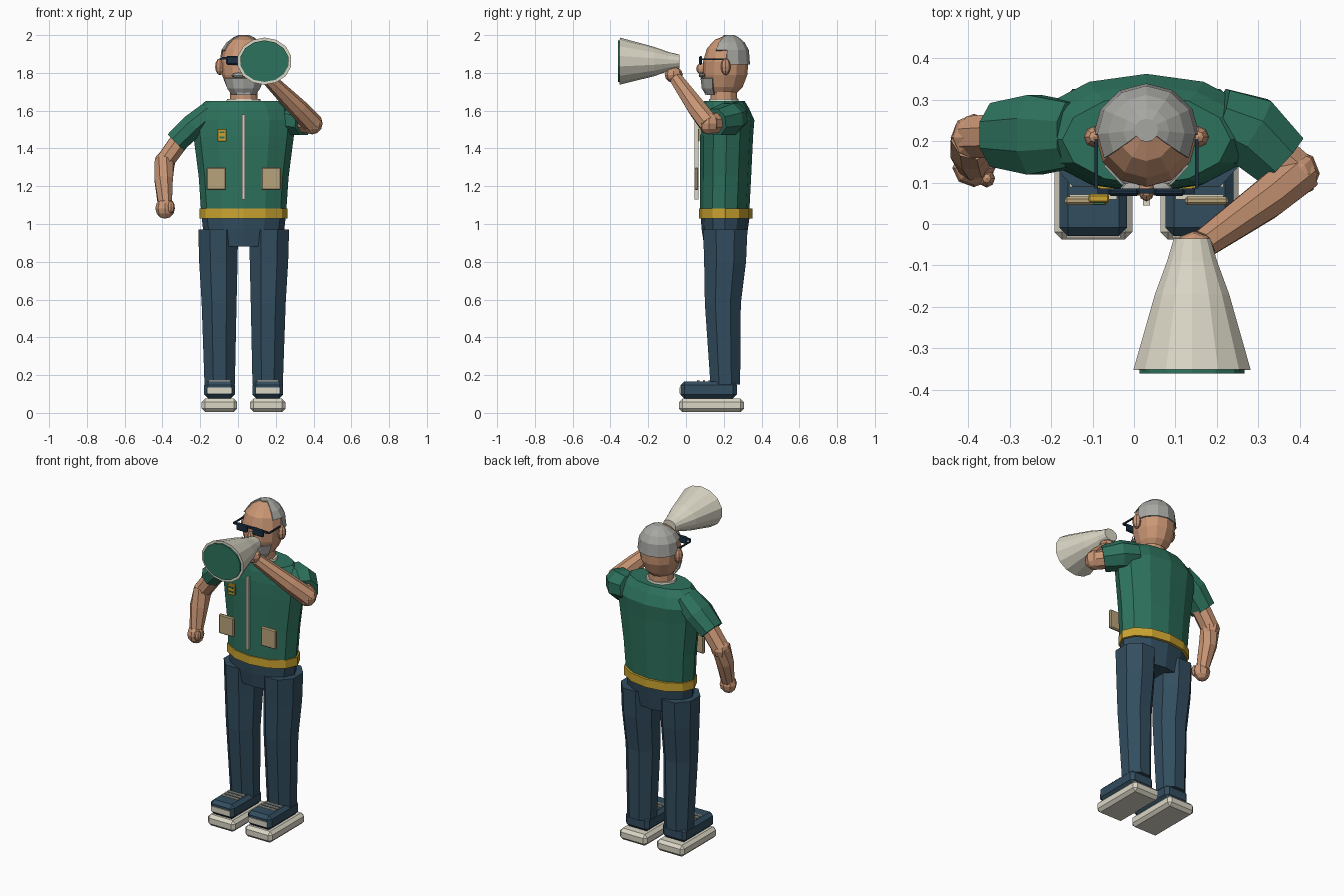
import bpy, bmesh, math
from mathutils import Vector, Matrix

if "Cube" in bpy.data.objects:
    bpy.data.objects.remove(bpy.data.objects["Cube"])


def material(name, r, g, b):
    m = bpy.data.materials.new(name)
    m.use_nodes = True
    m.diffuse_color = (r, g, b, 1)
    m.node_tree.nodes["Principled BSDF"].inputs["Base Color"].default_value = (r, g, b, 1)
    return m


GREEN = material("shirt green", .027, .17, .11)
NAVY = material("denim blue", .032, .075, .115)
SKIN = material("skin", .6, .31, .18)
YELLOW = material("belt yellow", .6, .37, .03)
TAN = material("pocket tan", .48, .37, .2)
WHITE = material("off white", .7, .67, .56)
GREY = material("hair grey", .38, .38, .36)
DARK = material("glasses dark", .012, .03, .055)

MID = .03  # x of the body's centre line


def finish(bm, name, mat):
    bmesh.ops.recalc_face_normals(bm, faces=bm.faces[:])
    mesh = bpy.data.meshes.new(name)
    bm.to_mesh(mesh)
    bm.free()
    mesh.materials.append(mat)
    obj = bpy.data.objects.new(name, mesh)
    bpy.context.collection.objects.link(obj)
    return obj


def skin_rings(bm, rings):
    """Bridge rings of points and close both ends."""
    rows = [[bm.verts.new(p) for p in ring] for ring in rings]
    n = len(rows[0])
    for a, b in zip(rows, rows[1:]):
        for i in range(n):
            j = (i + 1) % n
            bm.faces.new((a[i], a[j], b[j], b[i]))
    bm.faces.new(rows[0][::-1])
    bm.faces.new(rows[-1])


def circle(n, phase=0):
    angles = [2 * math.pi * (i + phase) / n for i in range(n)]
    return [(math.cos(a), math.sin(a)) for a in angles]


def loft(name, mat, rings, n=12, phase=0, keep=None):
    """Upright form; each ring is x, y, z, x radius, y radius. keep picks faces by facing and height."""
    bm = bmesh.new()
    skin_rings(bm, [[(x + rx * c, y + ry * s, z) for c, s in circle(n, phase)]
                    for x, y, z, rx, ry in rings])
    if keep:
        bm.normal_update()
        drop = []
        for f in bm.faces:
            c = f.calc_center_median()
            d = Vector((c.x - rings[0][0], c.y - rings[0][1]))
            facing = d.y / d.length if d.length > .01 else 0
            if not keep(facing, c.z, abs(f.normal.z) > .99):
                drop.append(f)
        bmesh.ops.delete(bm, geom=drop, context='FACES')
    return finish(bm, name, mat)


def tube(name, mat, path, radii, n=8):
    """Sweep an ellipse along a path; radii are (sideways, upward)."""
    pts = [Vector(p) for p in path]
    rings = []
    for i, p in enumerate(pts):
        way = pts[min(i + 1, len(pts) - 1)] - pts[max(i - 1, 0)]
        q = way.to_track_quat('Z', 'Y')
        rx, ry = radii[i]
        rings.append([p + q @ Vector((rx * c, ry * s, 0)) for c, s in circle(n, .5)])
    bm = bmesh.new()
    skin_rings(bm, rings)
    return finish(bm, name, mat)


def box(name, mat, centre, size, bevel=0):
    bm = bmesh.new()
    bmesh.ops.create_cube(bm, size=1, matrix=Matrix.LocRotScale(Vector(centre), None, Vector(size)))
    if bevel:
        bmesh.ops.bevel(bm, geom=bm.edges[:], offset=bevel, segments=1, affect='EDGES')
    return finish(bm, name, mat)


def ball(name, mat, centre, size, u=8, v=6):
    bm = bmesh.new()
    bmesh.ops.create_uvsphere(bm, u_segments=u, v_segments=v, radius=1,
                              matrix=Matrix.LocRotScale(Vector(centre), None, Vector(size)))
    return finish(bm, name, mat)


# Torso, belt and hips
loft("shirt", GREEN, [(MID, .205, 1.06, .225, .13), (MID, .21, 1.25, .238, .135),
                      (MID, .215, 1.46, .265, .14), (MID, .22, 1.55, .275, .142),
                      (MID, .21, 1.61, .245, .125), (MID, .203, 1.65, .203, .108)])
loft("belt", YELLOW, [(MID, .21, 1.03, .233, .142), (MID, .21, 1.082, .233, .142)])
loft("hips", NAVY, [(MID, .205, .88, .19, .108), (MID, .205, .97, .215, .122),
                    (MID, .208, 1.06, .225, .132)])

# Shirt front details
box("zip", WHITE, (MID, .055, 1.355), (.016, .02, .45))
for name, x in (("right", -.115), ("left", .175)):
    box(name + "_pocket", TAN, (x, .056, 1.24), (.105, .02, .12), .006)
box("badge", YELLOW, (-.085, .062, 1.47), (.05, .02, .068), .004)
for z in (1.458, 1.485):
    box("badge_mark", GREEN, (-.085, .05, z), (.028, .006, .009))

# Legs and shoes
for name, s in (("right", -1), ("left", 1)):
    x = MID + .13 * s
    loft(name + "_leg", NAVY, [(x - .003 * s, .208, .15, .087, .085), (x, .195, .58, .1, .103),
                               (x + .004 * s, .207, .8, .11, .12), (x + .005 * s, .208, .97, .114, .127)],
         n=8, phase=.5)
    x = MID + .128 * s
    box(name + "_sole", WHITE, (x, .135, .04), (.188, .345, .07), .018)
    box(name + "_shoe", NAVY, (x, .12, .122), (.163, .298, .09), .02)
    box(name + "_toe_band", WHITE, (x, -.03, .118), (.13, .008, .032))
    for y in (.065, .095, .125):
        box(name + "_lace", WHITE, (x, y, .169), (.115, .012, .008))

# Neck and head
loft("collar", WHITE, [(MID, .2, 1.645, .092, .08), (MID, .2, 1.662, .088, .077)])
loft("neck", SKIN, [(MID, .2, 1.63, .074, .072), (MID, .2, 1.74, .072, .07)])
loft("head", SKIN, [(MID, .195, 1.69, .065, .07), (MID, .2, 1.725, .09, .1),
                    (MID, .207, 1.79, .115, .118), (MID, .21, 1.86, .122, .12),
                    (MID, .217, 1.93, .106, .106), (MID, .222, 1.975, .068, .07),
                    (MID, .225, 1.994, .027, .027)])
hair = loft("hair", GREY, [(MID, .215, 1.845, .128, .124), (MID, .217, 1.92, .118, .116),
                           (MID, .219, 1.96, .092, .092), (MID, .223, 1.988, .055, .056),
                           (MID, .226, 2, .028, .028)],
            keep=lambda facing, z, flat: z > 1.99 if flat else facing > (-.45 if z > 1.9 else .1))
beard = loft("beard", GREY, [(MID, .195, 1.685, .068, .085), (MID, .2, 1.72, .096, .111),
                             (MID, .205, 1.772, .114, .122)],
             keep=lambda facing, z, flat: facing < -.5 and not flat)
for shell in (hair, beard):
    thick = shell.modifiers.new("thickness", 'SOLIDIFY')
    thick.thickness = .006
box("beard_base", GREY, (MID, .135, 1.69), (.075, .07, .012))

# Face
ball("nose", SKIN, (MID, .082, 1.822), (.02, .028, .03))
for s in (-1, 1):
    ball("moustache", GREY, (MID + .028 * s, .085, 1.787), (.036, .018, .014))
    ball("ear", SKIN, (MID + .125 * s, .21, 1.833), (.026, .026, .045))
    box("lens", DARK, (MID + .055 * s, .077, 1.866), (.075, .018, .046), .006)
    box("glasses_arm", DARK, (MID + .121 * s, .145, 1.872), (.008, .12, .008))
box("glasses_bar", DARK, (MID, .08, 1.878), (.235, .012, .012))

# Right arm, hanging
tube("right_sleeve", GREEN, [(-.15, .215, 1.595), (-.24, .215, 1.52), (-.33, .215, 1.432)],
     [(.085, .06), (.104, .068), (.083, .065)])
tube("right_upper_arm", SKIN, [(-.28, .215, 1.48), (-.385, .21, 1.335)],
     [(.058, .055), (.055, .052)])
ball("right_elbow", SKIN, (-.386, .208, 1.33), (.056, .058, .056))
tube("right_forearm", SKIN, [(-.387, .208, 1.34), (-.394, .18, 1.24), (-.387, .14, 1.1)],
     [(.054, .056), (.053, .053), (.038, .038)])
ball("right_hand", SKIN, (-.386, .135, 1.083), (.052, .046, .055))
ball("right_thumb", SKIN, (-.355, .11, 1.09), (.02, .022, .035))

# Left arm, raised to the mouth
tube("left_sleeve", GREEN, [(.2, .255, 1.57), (.28, .225, 1.555), (.355, .155, 1.54)],
     [(.08, .08), (.094, .09), (.08, .075)])
tube("left_upper_arm", SKIN, [(.28, .215, 1.55), (.39, .125, 1.53)],
     [(.06, .06), (.055, .055)])
ball("left_elbow", SKIN, (.392, .122, 1.532), (.056, .058, .058))
tube("left_forearm", SKIN, [(.4, .125, 1.525), (.32, .06, 1.61), (.165, -.05, 1.765)],
     [(.055, .056), (.052, .052), (.037, .037)])
ball("left_hand", SKIN, (.145, -.065, 1.79), (.05, .048, .042))

# Megaphone
tube("megaphone", WHITE, [(.14, -.035, 1.86), (.14, -.09, 1.86), (.14, -.17, 1.86), (.14, -.352, 1.862)],
     [(.045, .037), (.062, .05), (.092, .078), (.145, .125)], n=14)
tube("megaphone_mouth", GREEN, [(.14, -.35, 1.862), (.14, -.36, 1.862)],
     [(.13, .11), (.13, .11)], n=14)
